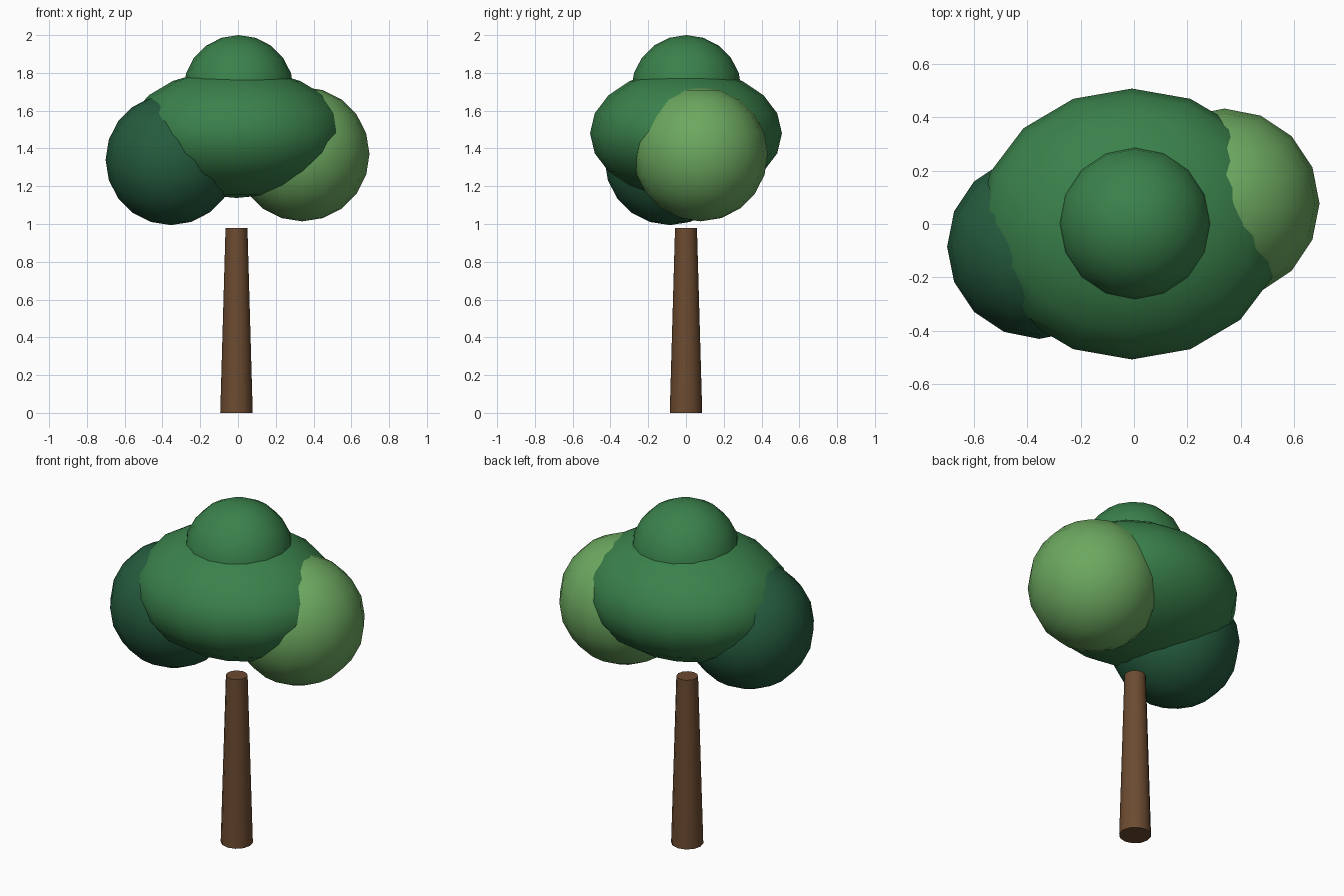
import bpy
import math

if "Cube" in bpy.data.objects:
    bpy.data.objects.remove(bpy.data.objects["Cube"])


def finish(obj, name, color):
    obj.name = name
    mat = bpy.data.materials.new(name + "_color")
    mat.diffuse_color = (*color, 1.0)
    mat.use_nodes = True
    mat.node_tree.nodes["Principled BSDF"].inputs["Base Color"].default_value = mat.diffuse_color
    obj.data.materials.append(mat)
    bpy.ops.object.shade_smooth_by_angle(angle=math.radians(40))


def foliage(name, center, radii, color):
    # Low-poly leaf clump: a scaled sphere
    bpy.ops.mesh.primitive_uv_sphere_add(segments=16, ring_count=10, radius=1, location=center)
    obj = bpy.context.object
    obj.scale = radii
    bpy.ops.object.transform_apply(location=False, rotation=False, scale=True)
    finish(obj, name, color)


# Tapered trunk, stopping short of the crown
bpy.ops.mesh.primitive_cone_add(vertices=12, radius1=0.086, radius2=0.058, depth=0.98,
                                location=(-0.008, 0, 0.49))
finish(bpy.context.object, "trunk", (0.15, 0.07, 0.03))

# Crown clumps
GREEN = (0.042, 0.22, 0.07)
foliage("main_crown", (-0.008, 0, 1.48), (0.575, 0.508, 0.342), GREEN)
foliage("top_crown", (0.003, 0.002, 1.708), (0.292, 0.292, 0.292), GREEN)
foliage("right_crown", (0.34, 0.077, 1.37), (0.356, 0.356, 0.356), (0.15, 0.39, 0.115))
foliage("left_crown", (-0.355, -0.085, 1.34), (0.346, 0.346, 0.346), (0.018, 0.105, 0.048))
